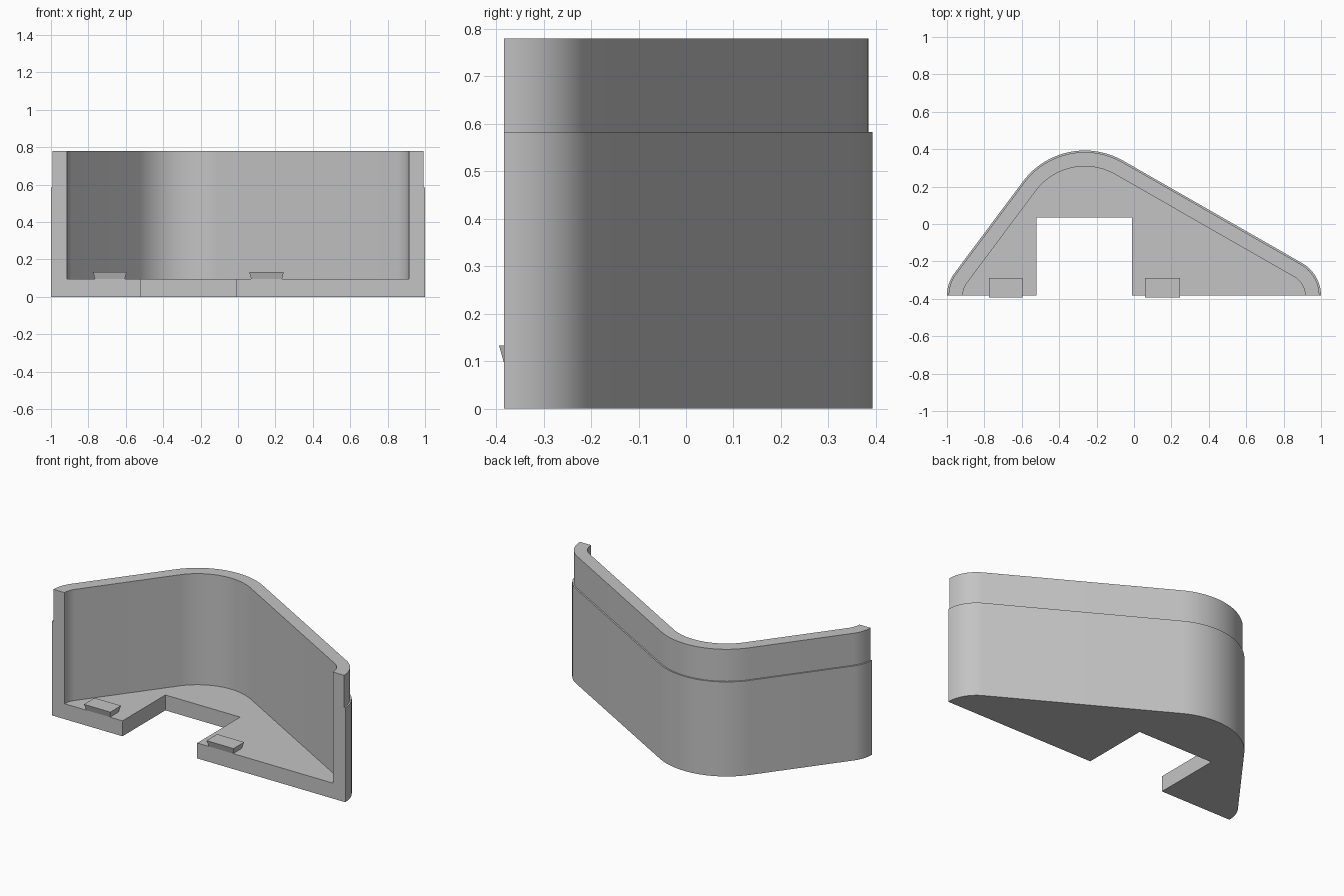
import bpy, bmesh, math
from mathutils import Vector

cube = bpy.data.objects.get("Cube")
if cube:
    bpy.data.objects.remove(cube, do_unlink=True)

FRONT, TOP, STEP_Z, FLOOR_Z = -0.383, 0.78, 0.583, 0.095
STEP, WALL = 0.009, 0.085

grey = bpy.data.materials.new("plain grey")
grey.use_nodes = True
grey.diffuse_color = (0.55, 0.55, 0.55, 1)
grey.node_tree.nodes["Principled BSDF"].inputs["Base Color"].default_value = grey.diffuse_color


def loft(name, rings):
    """Solid through rings of equal point count, capped at both ends."""
    bm = bmesh.new()
    loops = [[bm.verts.new(p) for p in ring] for ring in rings]
    n = len(loops[0])
    for a, b in zip(loops, loops[1:]):
        for i in range(n):
            j = (i + 1) % n
            bm.faces.new((a[i], a[j], b[j], b[i]))
    bm.faces.new(loops[0])
    bm.faces.new(loops[-1])
    bmesh.ops.recalc_face_normals(bm, faces=bm.faces)
    mesh = bpy.data.meshes.new(name)
    bm.to_mesh(mesh)
    bm.free()
    mesh.materials.append(grey)
    ob = bpy.data.objects.new(name, mesh)
    bpy.context.collection.objects.link(ob)
    return ob


def rect(x0, x1, y0, y1, z):
    return [(x0, y0, z), (x1, y0, z), (x1, y1, z), (x0, y1, z)]


def arc(centre, radius, a0, a1, steps):
    return [centre + radius * Vector((math.cos(a), math.sin(a)))
            for a in (a0 + (a1 - a0) * i / steps for i in range(steps + 1))]


def outline(inset):
    """Rounded triangle: tangent lines joining three arcs, open to the front."""
    right, peak, left = Vector((0.8, FRONT)), Vector((-0.263, -0.02)), Vector((-0.8, FRONT))
    small, big = 0.2, 0.413
    to_right, to_left = right - peak, left - peak
    a_right = math.atan2(to_right.y, to_right.x) + math.acos((big - small) / to_right.length)
    a_left = math.atan2(to_left.y, to_left.x) - math.acos((big - small) / to_left.length)
    a_left %= 2 * math.pi
    return (arc(right, small - inset, 0, a_right, 12)
            + arc(peak, big - inset, a_right, a_left, 28)
            + arc(left, small - inset, a_left, math.pi, 12))


def at(points, z):
    return [(p.x, p.y, z) for p in points]


# Stepped outer body
outer, lip = outline(0), outline(STEP)
body = loft("curved_housing", [at(outer, 0), at(outer, STEP_Z), at(lip, STEP_Z), at(lip, TOP)])

# Hollow interior and floor notch
inner = outline(WALL)
inner = [Vector((inner[0].x, -0.6))] + inner + [Vector((inner[-1].x, -0.6))]
cutters = [
    loft("cavity_cutter", [at(inner, FLOOR_Z), at(inner, 1)]),
    loft("notch_cutter", [rect(-0.52, -0.01, -0.6, 0.035, z) for z in (-0.2, 0.3)]),
]
bpy.context.view_layer.objects.active = body
for cutter in cutters:
    cutter.hide_render = True
    mod = body.modifiers.new("cut", "BOOLEAN")
    mod.operation, mod.solver, mod.object = "DIFFERENCE", "EXACT", cutter
    bpy.ops.object.modifier_apply(modifier=mod.name)
    bpy.data.objects.remove(cutter, do_unlink=True)

bpy.ops.object.select_all(action="DESELECT")
body.select_set(True)
bpy.ops.object.shade_smooth_by_angle(angle=math.radians(30))

# Flared clips on the floor
for name, x0, x1 in (("right_clip", -0.775, -0.595), ("left_clip", 0.06, 0.245)):
    loft(name, [rect(x0 + 0.01, x1 - 0.01, FRONT, -0.3, FLOOR_Z),
                rect(x0, x1, -0.394, -0.29, 0.133)])
